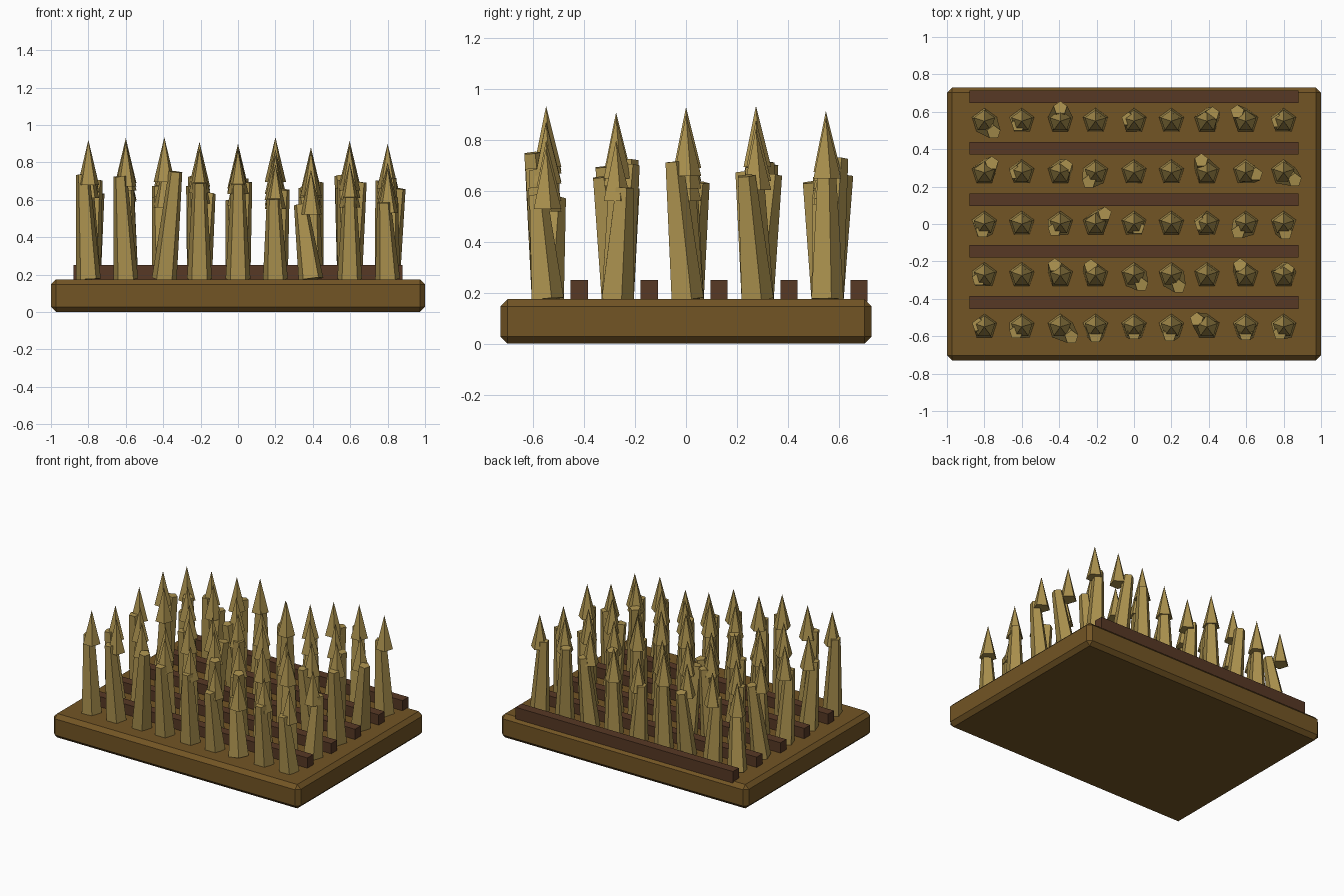
import bpy, math
from mathutils import Vector

if "Cube" in bpy.data.objects:
    bpy.data.objects.remove(bpy.data.objects["Cube"])

def material(name, color):
    m = bpy.data.materials.new(name)
    m.diffuse_color = (*color, 1)
    m.use_nodes = True
    m.node_tree.nodes["Principled BSDF"].inputs["Base Color"].default_value = m.diffuse_color
    return m

SOIL = material("soil_brown", (0.17, 0.09, 0.018))
RIDGE = material("dark_furrow_brown", (0.095, 0.04, 0.018))
STRAW = material("straw_gold", (0.40, 0.28, 0.075))

def box(name, size, loc, mat):
    bpy.ops.mesh.primitive_cube_add(size=1, location=loc)
    o = bpy.context.object
    o.name = name
    o.scale = size
    bpy.ops.object.transform_apply(location=False, rotation=False, scale=True)
    o.data.materials.append(mat)
    return o

def cone(name, r1, r2, depth, loc, mat, axis=Vector((0, 0, 1))):
    """Five-sided cone whose base centre sits at loc, pointing along axis."""
    axis = axis.normalized()
    bpy.ops.mesh.primitive_cone_add(vertices=5, radius1=r1, radius2=r2, depth=depth,
                                    location=Vector(loc) + axis * depth / 2)
    o = bpy.context.object
    o.name = name
    o.rotation_euler = Vector((0, 0, 1)).rotation_difference(axis).to_euler()
    o.data.materials.append(mat)

GROUND = 0.175
ROW_GAP = 0.275

# Chamfered field slab
slab = box("field_slab", (2, 1.46, GROUND), (0, 0, GROUND / 2), SOIL)
bev = slab.modifiers.new("chamfer", 'BEVEL')
bev.width = 0.028
bev.segments = 1

# Ridges between the crop rows
for r in range(5):
    box("furrow_ridge", (1.76, 0.068, 0.085), (0, -0.42 + r * ROW_GAP, 0.2075), RIDGE)

# Tip height of every stalk, one line per row from front to back
TIPS = [
    (0.92, 0.91, 0.935, 0.875, 0.87, 0.79, 0.76, 0.80, 0.77),
    (0.85, 0.89, 0.80, 0.91, 0.88, 0.84, 0.86, 0.89, 0.80),
    (0.88, 0.93, 0.86, 0.82, 0.90, 0.87, 0.80, 0.85, 0.90),
    (0.89, 0.83, 0.90, 0.86, 0.81, 0.935, 0.85, 0.88, 0.845),
    (0.82, 0.84, 0.85, 0.89, 0.785, 0.81, 0.88, 0.915, 0.89),
]
# Sideways lean of stem tops in hundredths: (row, column) -> (x, y)
LEAN = {
    0: {0: (-3, 1), 1: (-3, -3), 2: (6, -5.5), 3: (0, -5), 4: (0, -3.5),
        5: (-1, -4.5), 6: (-5.5, 4), 7: (0, -4), 8: (-2, -3.5)},
    1: {0: (-3, -2), 2: (-3, 5.5), 3: (-2.5, 5), 4: (4, -5), 5: (4, -6),
        7: (-3, 5.5), 8: (2, 3)},
    2: {0: (-1, -4), 2: (-3, -3), 3: (5, 5.5), 4: (2, -2), 6: (-3, 0),
        7: (-4, -4.5), 8: (1, -5)},
    3: {0: (4, 5), 1: (-3, 0), 2: (3, 3.5), 3: (-3.5, -5), 6: (-3, 6.5),
        7: (5.5, -1), 8: (6, -4)},
    4: {0: (5, -6), 1: (-2, -2), 2: (0, 7), 4: (-3, 1), 6: (3, 4),
        7: (-4.5, 5), 8: (-3, 0)},
}
# Slight shift of each column from an even spacing
SHIFT = (0, 0, 0.006, -0.006, 0, 0, -0.01, -0.003, 0)

# Leaning stems, each with an upright pointed ear
for r, tips in enumerate(TIPS):
    y = (r - 2) * ROW_GAP
    for c, tip in enumerate(tips):
        x = (c - 4) * 0.2 + SHIFT[c]
        lx, ly = LEAN[r].get(c, (0.5, 0.5))
        axis = Vector((lx / 100, ly / 100, tip - 0.185 - GROUND))
        cone("stalk_stem", 0.07, 0.038, axis.length, (x, y, GROUND), STRAW, axis)
        cone("grain_ear", 0.06, 0, 0.24, (x, y, tip - 0.24), STRAW)
